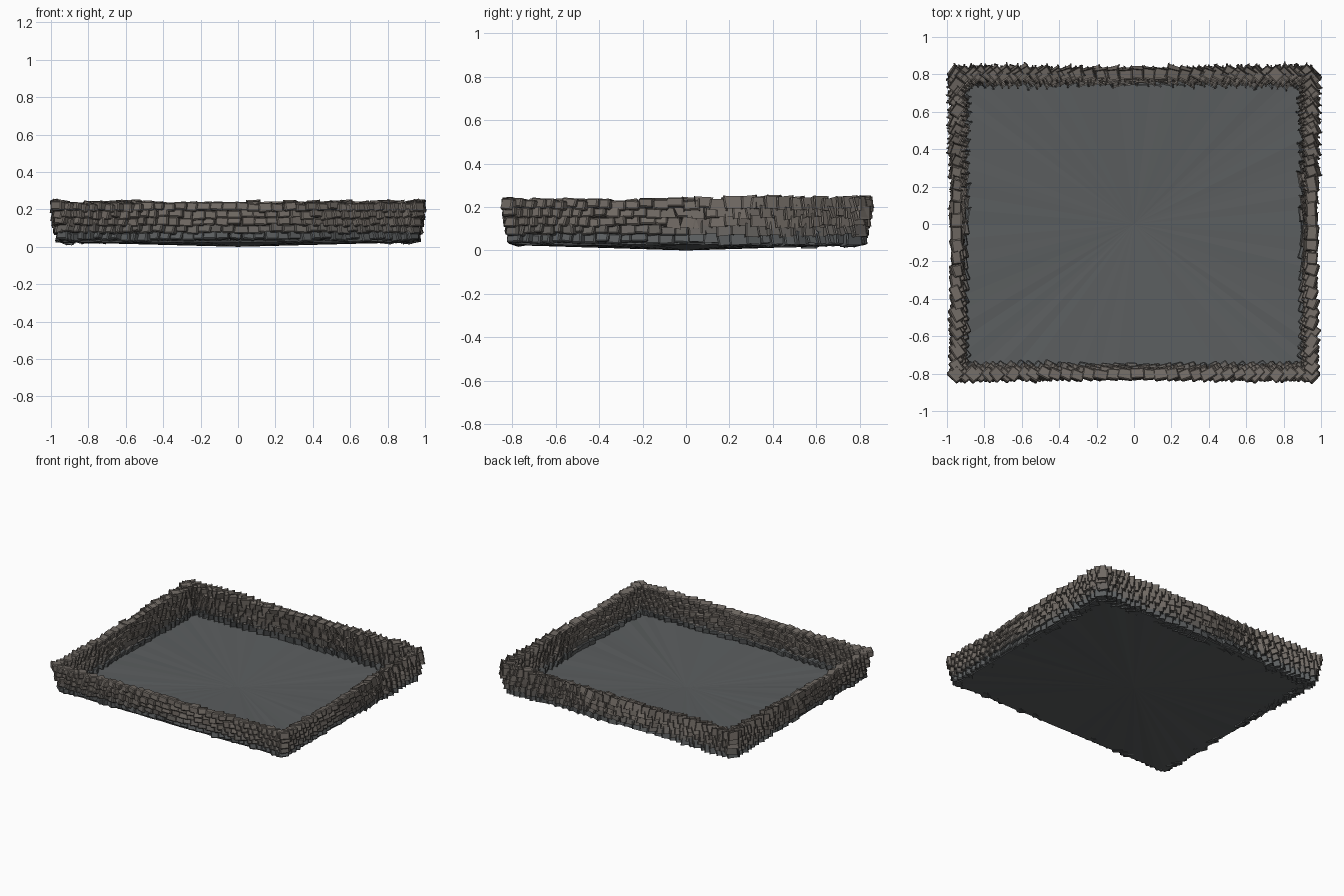
import bpy, bmesh, math, random
from mathutils import Matrix, Vector

if "Cube" in bpy.data.objects:
    bpy.data.objects.remove(bpy.data.objects["Cube"])

random.seed(7)
R = random.uniform


def material(name, rgb):
    m = bpy.data.materials.new(name)
    m.diffuse_color = (*rgb, 1)
    m.use_nodes = True
    m.node_tree.nodes["Principled BSDF"].inputs["Base Color"].default_value = m.diffuse_color
    return m


TAUPE = material("taupe stone", (0.165, 0.145, 0.128))
MID = material("grey stone", (0.135, 0.125, 0.115))
SLATE = material("slate", (0.105, 0.112, 0.115))


def make_object(name, bm, mats):
    me = bpy.data.meshes.new(name)
    bm.to_mesh(me)
    bm.free()
    for m in mats:
        me.materials.append(m)
    ob = bpy.data.objects.new(name, me)
    bpy.context.collection.objects.link(ob)
    return ob


# Floor: shallow inverted pyramid, a fan from the low centre to the rim
def floor(hx, hy, rim_z, thick):
    bm = bmesh.new()
    n = 20
    corners = [(-hx, -hy), (hx, -hy), (hx, hy), (-hx, hy)]
    rim = []
    for i, (ax, ay) in enumerate(corners):
        bx, by = corners[(i + 1) % 4]
        for k in range(n):
            t = k / n
            rim.append((ax + (bx - ax) * t, ay + (by - ay) * t, rim_z + R(-0.003, 0.003)))
    top = [bm.verts.new((x, y, z + thick)) for x, y, z in rim]
    bot = [bm.verts.new(p) for p in rim]
    ct, cb = bm.verts.new((0, 0, thick)), bm.verts.new((0, 0, 0))
    for i in range(len(rim)):
        j = (i + 1) % len(rim)
        bm.faces.new((ct, top[i], top[j]))
        bm.faces.new((cb, bot[j], bot[i]))
        bm.faces.new((top[i], bot[i], bot[j], top[j]))
    return make_object("floor", bm, [SLATE])


# One rough stone: jittered block with chamfered edges
def add_stone(bm, pos, yaw, lean, size):
    mat = (Matrix.Translation(pos) @ Matrix.Rotation(yaw, 4, 'Z')
           @ Matrix.Rotation(lean, 4, 'X') @ Matrix.Rotation(R(-0.06, 0.06), 4, 'Y')
           @ Matrix.Diagonal((*size, 1)))
    geo = bmesh.ops.create_cube(bm, size=1)
    for v in geo['verts']:
        v.co += Vector((R(-.07, .07), R(-.1, .1), R(-.08, .08)))
        v.co = mat @ v.co
    edges = list({e for v in geo['verts'] for e in v.link_edges})
    bmesh.ops.bevel(bm, geom=edges, offset=0.006, segments=1, affect='EDGES')


# Positions round a rectangle, wider apart mid-side than near the corners
def ring_points(hx, hy, shift):
    pts = []
    for axis, half, other in ((0, hx, hy), (1, hy, hx)):
        n = int(2 * half / 0.054)
        for sign in (-1, 1):
            for i in range(n + 1):
                u = 2 * (i + shift) / (n + 0.5) - 1
                u = max(-1, min(1, u))
                u = u + 0.07 * math.sin(math.pi * u)
                along = half * u + R(-.006, .006)
                pts.append((along, sign * other) if axis == 0 else (sign * other, along))
    return pts


# Wall: rows of stones leaning outwards, each turned to face the centre
def wall():
    bm = bmesh.new()
    rows = 5
    step = 0.039
    for r in range(rows):
        t = r / (rows - 1)
        out = 0.032 * t ** 0.7
        z = 0.055 + r * step
        for x, y in ring_points(0.919 + out, 0.774 + out, 0.5 * (r % 2)):
            ang = math.atan2(y, x)
            rad = R(-.004, .004)
            add_stone(bm, (x + rad * math.cos(ang), y + rad * math.sin(ang), z + R(-.007, .007)),
                      ang + math.pi / 2 + R(-.08, .08), -0.16 + R(-.1, .1),
                      (R(.062, .082), R(.052, .062), R(.040, .050)))
    # low stones are slate, upper stones are warm
    for f in bm.faces:
        h = f.calc_center_median().z
        f.material_index = 2 if h < 0.075 else 1 if h < 0.115 else 0
    bmesh.ops.recalc_face_normals(bm, faces=bm.faces)
    return make_object("stone_wall", bm, [TAUPE, MID, SLATE])


floor(0.935, 0.785, 0.027, 0.008)
wall()
